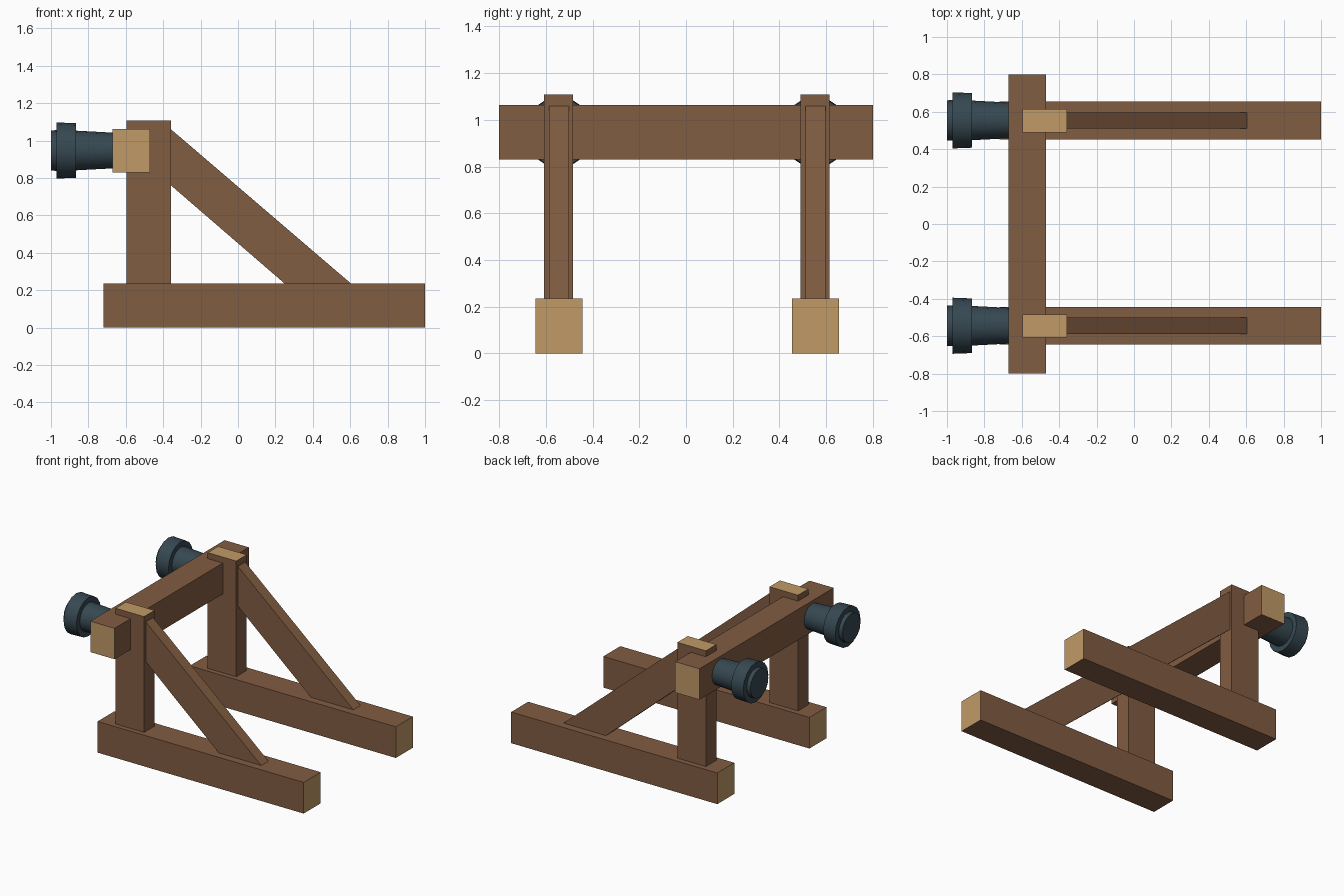
import bpy, bmesh, math
from mathutils import Matrix

if "Cube" in bpy.data.objects:
    bpy.data.objects.remove(bpy.data.objects["Cube"])


def material(name, rgb):
    m = bpy.data.materials.new(name)
    m.diffuse_color = (*rgb, 1)
    m.use_nodes = True
    m.node_tree.nodes["Principled BSDF"].inputs["Base Color"].default_value = m.diffuse_color
    return m


WOOD = material("brown_wood", (0.222, 0.109, 0.054))
END_GRAIN = material("tan_end_grain", (0.53, 0.32, 0.135))
STEEL = material("dark_steel", (0.037, 0.065, 0.083))


def finish(name, bm, mats, end_axis=None):
    """Make the object; faces along end_axis get the second material."""
    bmesh.ops.recalc_face_normals(bm, faces=bm.faces[:])
    if end_axis is not None:
        for f in bm.faces:
            f.material_index = int(abs(f.normal[end_axis]) > 0.9)
    mesh = bpy.data.meshes.new(name)
    bm.to_mesh(mesh)
    bm.free()
    for m in mats:
        mesh.materials.append(m)
    ob = bpy.data.objects.new(name, mesh)
    bpy.context.collection.objects.link(ob)
    return ob


def timber(name, lo, hi, end_axis):
    bm = bmesh.new()
    bmesh.ops.create_cube(bm, size=1)
    for v in bm.verts:
        v.co = [lo[i] if v.co[i] < 0 else hi[i] for i in range(3)]
    return finish(name, bm, [WOOD, END_GRAIN], end_axis)


def brace(name, y, width):
    profile = [(-0.358, 1.06), (0.605, 0.235), (0.25, 0.235), (-0.358, 0.76)]
    bm = bmesh.new()
    face = bm.faces.new([bm.verts.new((x, y - width / 2, z)) for x, z in profile])
    side = bmesh.ops.extrude_face_region(bm, geom=[face])["geom"]
    bmesh.ops.translate(bm, vec=(0, width, 0),
                        verts=[v for v in side if isinstance(v, bmesh.types.BMVert)])
    return finish(name, bm, [WOOD])


def buffer(name, y, z, sides=16):
    # (x, radius) from the striking face back to the beam
    profile = [(-1.0, 0.107), (-0.97, 0.109), (-0.97, 0.15), (-0.866, 0.146),
               (-0.866, 0.106), (-0.66, 0.095)]
    bm = bmesh.new()
    rings = []
    for x, r in profile:
        rings.append([bm.verts.new((x, y + r * math.cos(a), z + r * math.sin(a)))
                      for a in (math.tau * i / sides for i in range(sides))])
    for a, b in zip(rings, rings[1:]):
        for i in range(sides):
            j = (i + 1) % sides
            bm.faces.new((a[i], a[j], b[j], b[i]))
    bm.faces.new(rings[0])
    bm.faces.new(rings[-1])
    ob = finish(name, bm, [STEEL])
    bpy.context.view_layer.objects.active = ob
    ob.select_set(True)
    bpy.ops.object.shade_smooth_by_angle(angle=math.radians(35))
    ob.select_set(False)


# Cross beam joining both frames
timber("cross_beam", (-0.672, -0.8, 0.83), (-0.47, 0.8, 1.063), 1)

# Two side frames, each with sill, post, brace and buffer
for side, y in (("front", -0.544), ("back", 0.554)):
    py = y - 0.002
    timber(side + "_sill", (-0.72, y - 0.101, 0), (1.0, y + 0.101, 0.235), 0)
    timber(side + "_post", (-0.596, py - 0.062, 0.235), (-0.358, py + 0.062, 1.108), 2)
    brace(side + "_brace", y, 0.086)
    buffer(side + "_buffer", y, 0.947)
